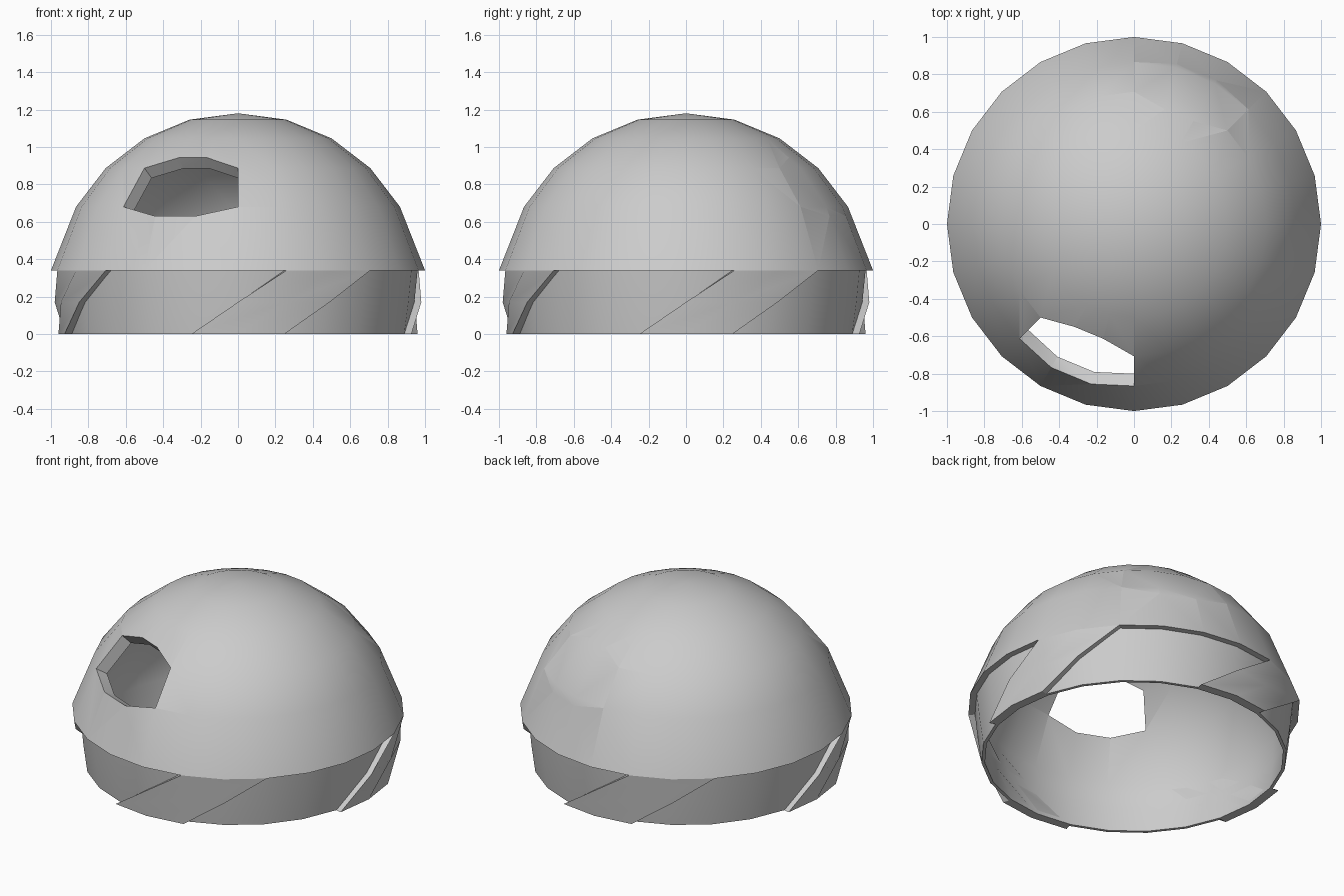
import bpy, bmesh, math
from mathutils import Vector

cube = bpy.data.objects.get("Cube")
if cube:
    bpy.data.objects.remove(cube, do_unlink=True)

CENTRE = Vector((0, 0, 0.18))   # centre of the spherical dome
SHELL = 0.924                   # inner radius of the dome
LIP = 0.34                      # height of the dome's lower edge

grey = bpy.data.materials.new("plain_grey")
grey.use_nodes = True
colour = (0.6, 0.6, 0.6, 1)
grey.diffuse_color = colour
grey.node_tree.nodes["Principled BSDF"].inputs["Base Color"].default_value = colour


def polar(degrees, radius, z):
    """Point at an azimuth measured from the front towards +x."""
    a = math.radians(degrees)
    return Vector((radius * math.sin(a), -radius * math.cos(a), z))


def finish(name, bm):
    bmesh.ops.recalc_face_normals(bm, faces=bm.faces)
    mesh = bpy.data.meshes.new(name)
    bm.to_mesh(mesh)
    bm.free()
    mesh.materials.append(grey)
    obj = bpy.data.objects.new(name, mesh)
    bpy.context.collection.objects.link(obj)
    return obj


def smooth(obj):
    bpy.ops.object.select_all(action='DESELECT')
    obj.select_set(True)
    bpy.context.view_layer.objects.active = obj
    bpy.ops.object.shade_smooth_by_angle(angle=math.radians(28))


# Hollow dome with a recessed band below its lip
arc = [(math.sin(math.radians(t)), math.cos(math.radians(t))) for t in range(0, 61, 15)]
outer = [(r, CENTRE.z + h) for r, h in arc]
inner = [(r * SHELL, CENTRE.z + h * SHELL) for r, h in reversed(arc)]
profile = outer + [(1, LIP), (0.96, LIP), (0.943, LIP / 2), (0.92, 0),
                   (0.9, 0), (0.92, LIP / 2), (0.925, LIP)] + inner
bm = bmesh.new()
verts = [bm.verts.new(polar(0, r, z)) for r, z in profile]
edges = [bm.edges.new(pair) for pair in zip(verts, verts[1:])]
bmesh.ops.spin(bm, geom=verts + edges, cent=(0, 0, 0), axis=(0, 0, 1),
               angle=math.tau, steps=24, use_merge=True)
bmesh.ops.remove_doubles(bm, verts=bm.verts, dist=0.0005)
dome = finish("dome_shell", bm)

# Two opposite windows, cut along lines through the dome's centre
window = [(0, 0.707, 0.887), (-15, 0.635, 0.942), (-30, 0.635, 0.942), (-45, 0.707, 0.887),
          (-45, 0.866, 0.68), (-30, 0.886, 0.63), (-15, 0.886, 0.63), (0, 0.866, 0.68)]
for side, turn in (("front", 0), ("back", 180)):
    bm = bmesh.new()
    rings = []
    for scale in (0.6, 1.3):
        rings.append([bm.verts.new(CENTRE + scale * (polar(a + turn, r, z) - CENTRE))
                      for a, r, z in window])
    near, far = rings
    n = len(window)
    for i in range(n):
        j = (i + 1) % n
        bm.faces.new((near[i], near[j], far[j], far[i]))
    bm.faces.new(near)
    bm.faces.new(far)
    cutter = finish(side + "_window_cutter", bm)
    cutter.hide_render = True
    cut = dome.modifiers.new(side + "_window", 'BOOLEAN')
    cut.operation = 'DIFFERENCE'
    cut.solver = 'EXACT'
    cut.object = cutter
    bpy.context.view_layer.objects.active = dome
    bpy.ops.object.modifier_apply(modifier=cut.name)
    bpy.data.objects.remove(cutter, do_unlink=True)
smooth(dome)

# Four raised slanted panels around the band
for k, side in enumerate(("front", "left", "back", "right")):
    bm = bmesh.new()

    def skin(depth):
        return [[bm.verts.new(polar(90 * k - 15 + 15 * (row + col),
                                    0.96 + 0.02 * row - depth, LIP * row / 2))
                 for col in range(3)] for row in range(3)]

    front, back = skin(0), skin(0.05)
    for grid in (front, back):
        for r in range(2):
            for c in range(2):
                bm.faces.new((grid[r][c], grid[r][c + 1], grid[r + 1][c + 1], grid[r + 1][c]))
    # Close the rim between the outer and inner skins
    loop = [(0, 0), (0, 1), (0, 2), (1, 2), (2, 2), (2, 1), (2, 0), (1, 0)]
    for (r, c), (s, d) in zip(loop, loop[1:] + loop[:1]):
        bm.faces.new((front[r][c], front[s][d], back[s][d], back[r][c]))
    smooth(finish(side + "_slanted_panel", bm))
